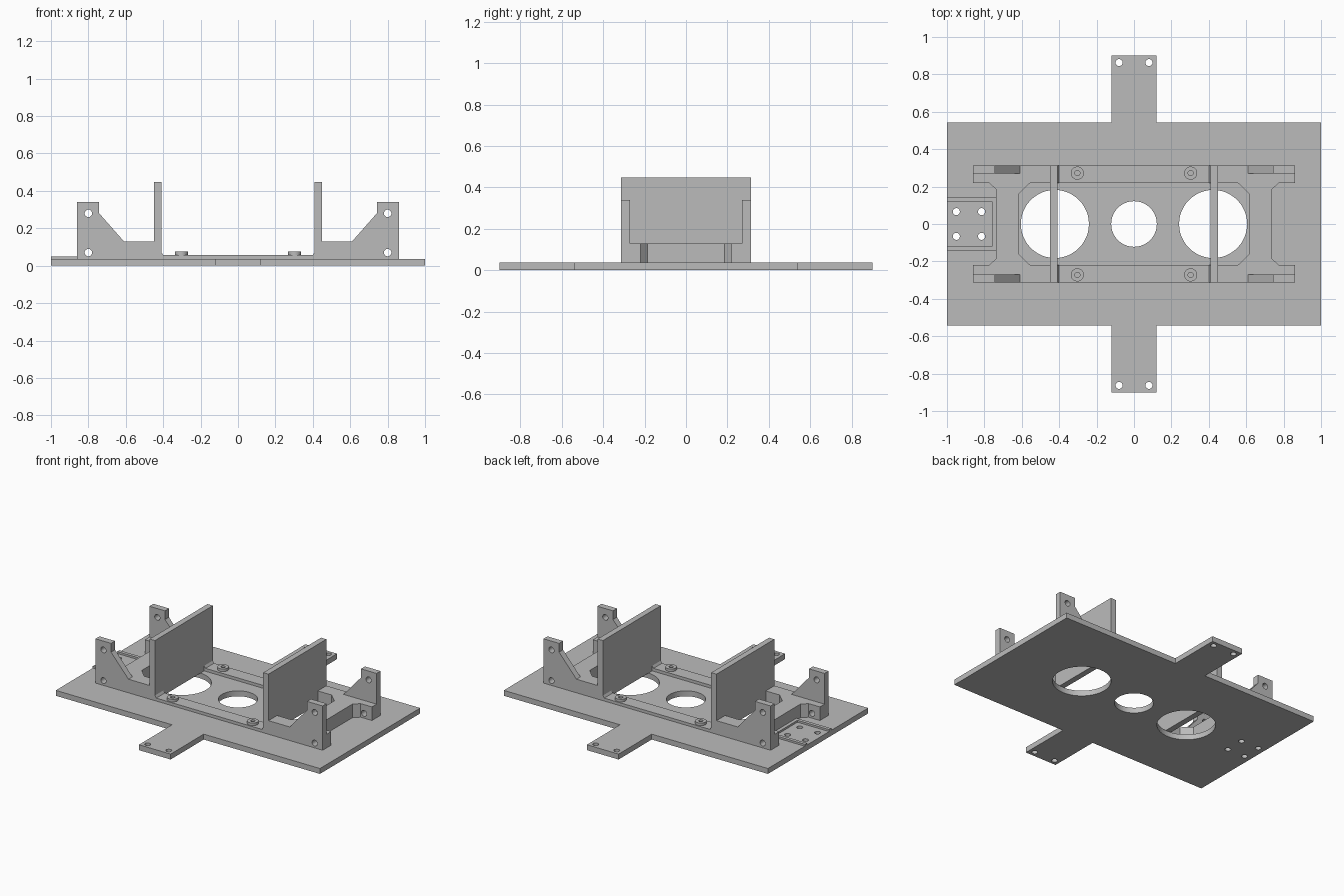
import bpy
import bmesh
from math import cos, sin, pi, radians

if "Cube" in bpy.data.objects:
    bpy.data.objects.remove(bpy.data.objects["Cube"], do_unlink=True)

grey = bpy.data.materials.new("plain grey")
grey.use_nodes = True
grey.diffuse_color = (0.5, 0.5, 0.5, 1)
grey.node_tree.nodes["Principled BSDF"].inputs["Base Color"].default_value = (0.5, 0.5, 0.5, 1)

PLATE, LOW, MID = 0.037, 0.057, 0.13
TURN = {"Z": (0, 0, 0), "Y": (radians(90), 0, 0), "X": (radians(90), 0, radians(90))}


def circle(x, y, r, n=48):
    return [(x + r * cos(2 * pi * i / n), y + r * sin(2 * pi * i / n)) for i in range(n)]


def mirrored(points):
    """Close a right-hand outline with its mirror image."""
    return points + [(-x, y) for x, y in reversed(points)]


def extrude(name, loops, start, end, axis="Z"):
    """Extrude an outline (first loop) with holes (other loops) along an axis."""
    curve = bpy.data.curves.new(name, "CURVE")
    curve.dimensions = "2D"
    curve.fill_mode = "BOTH"
    curve.extrude = (end - start) / 2
    for loop in loops:
        spline = curve.splines.new("POLY")
        spline.points.add(len(loop) - 1)
        for point, (x, y) in zip(spline.points, loop):
            point.co = (x, y, 0, 1)
        spline.use_cyclic_u = True
    obj = bpy.data.objects.new(name, curve)
    bpy.context.collection.objects.link(obj)
    middle = (start + end) / 2
    obj.location = {"Z": (0, 0, middle), "Y": (0, middle, 0), "X": (middle, 0, 0)}[axis]
    obj.rotation_euler = TURN[axis]
    bpy.ops.object.select_all(action="DESELECT")
    obj.select_set(True)
    bpy.context.view_layer.objects.active = obj
    bpy.ops.object.convert(target="MESH")
    obj = bpy.context.view_layer.objects.active
    bm = bmesh.new()
    bm.from_mesh(obj.data)
    bmesh.ops.remove_doubles(bm, verts=bm.verts, dist=0.0001)
    bmesh.ops.recalc_face_normals(bm, faces=bm.faces)
    bm.to_mesh(obj.data)
    bm.free()
    obj.data.materials.clear()
    obj.data.materials.append(grey)
    bpy.ops.object.shade_smooth_by_angle(angle=radians(30))
    return obj


# Base plate with two tabs and all its through holes
plate = mirrored([(0.12, -0.9), (0.12, -0.542), (1, -0.542),
                  (1, 0.542), (0.12, 0.542), (0.12, 0.9)])
holes = [circle(0, 0, 0.122)]
for s in (-1, 1):
    holes.append(circle(0.423 * s, 0, 0.182))
    holes += [circle(0.08 * s, 0.863 * t, 0.019, 24) for t in (-1, 1)]
    holes += [circle(x, 0.066 * s, 0.019, 24) for x in (-0.95, -0.815)]
extrude("base_plate", [plate] + holes, 0, PLATE)

# Raised rim round the connector pocket
extrude("pocket_rim", [[(-1, 0.12), (-0.76, 0.12), (-0.76, -0.12), (-1, -0.12),
                        (-1, -0.143), (-0.735, -0.143), (-0.735, 0.143), (-1, 0.143)]],
        PLATE, 0.05)

# Side walls: tall drilled brackets outside, lower rails inside
centre = [(0.41, MID), (0.41, 0.072), (0.4, LOW)]
bracket = mirrored([(0.86, PLATE), (0.86, 0.34), (0.742, 0.34), (0.742, 0.28), (0.61, MID)] + centre)
rail = mirrored([(0.86, PLATE), (0.86, MID)] + centre)
low_holes = [circle(0.8 * s, 0.07, 0.02, 24) for s in (-1, 1)]
top_holes = [circle(0.8 * s, 0.28, 0.02, 24) for s in (-1, 1)]
for side, s in (("front", -1), ("back", 1)):
    a, b, c = sorted((0.22 * s, 0.27 * s, 0.313 * s))
    outer, inner = ((b, c), (a, b)) if s > 0 else ((a, b), (b, c))
    extrude(side + "_bracket_wall", [bracket] + low_holes + top_holes, *outer, axis="Y")
    extrude(side + "_inner_rail", [rail] + low_holes, *inner, axis="Y")
    # Screw bosses on the low rail
    for end, x in (("right", -0.303), ("left", 0.303)):
        extrude(f"{side}_{end}_boss",
                [circle(x, 0.272 * s, 0.035, 32), circle(x, 0.272 * s, 0.014, 20)], LOW, 0.075)

# Cross members and upright panels at both ends
cross = [(0.555, 0.22), (0.617, 0.16), (0.617, -0.16), (0.555, -0.22),
         (0.775, -0.22), (0.737, -0.185), (0.737, 0.185), (0.775, 0.22)]
panel = mirrored([(0.22, PLATE), (0.22, MID), (0.313, MID), (0.313, 0.448)])
for end, s in (("right", -1), ("left", 1)):
    extrude(end + "_cross_member", [[(x * s, y) for x, y in cross]], PLATE, MID)
    extrude(end + "_upright_panel", [panel], *sorted((0.41 * s, 0.45 * s)), axis="X")
